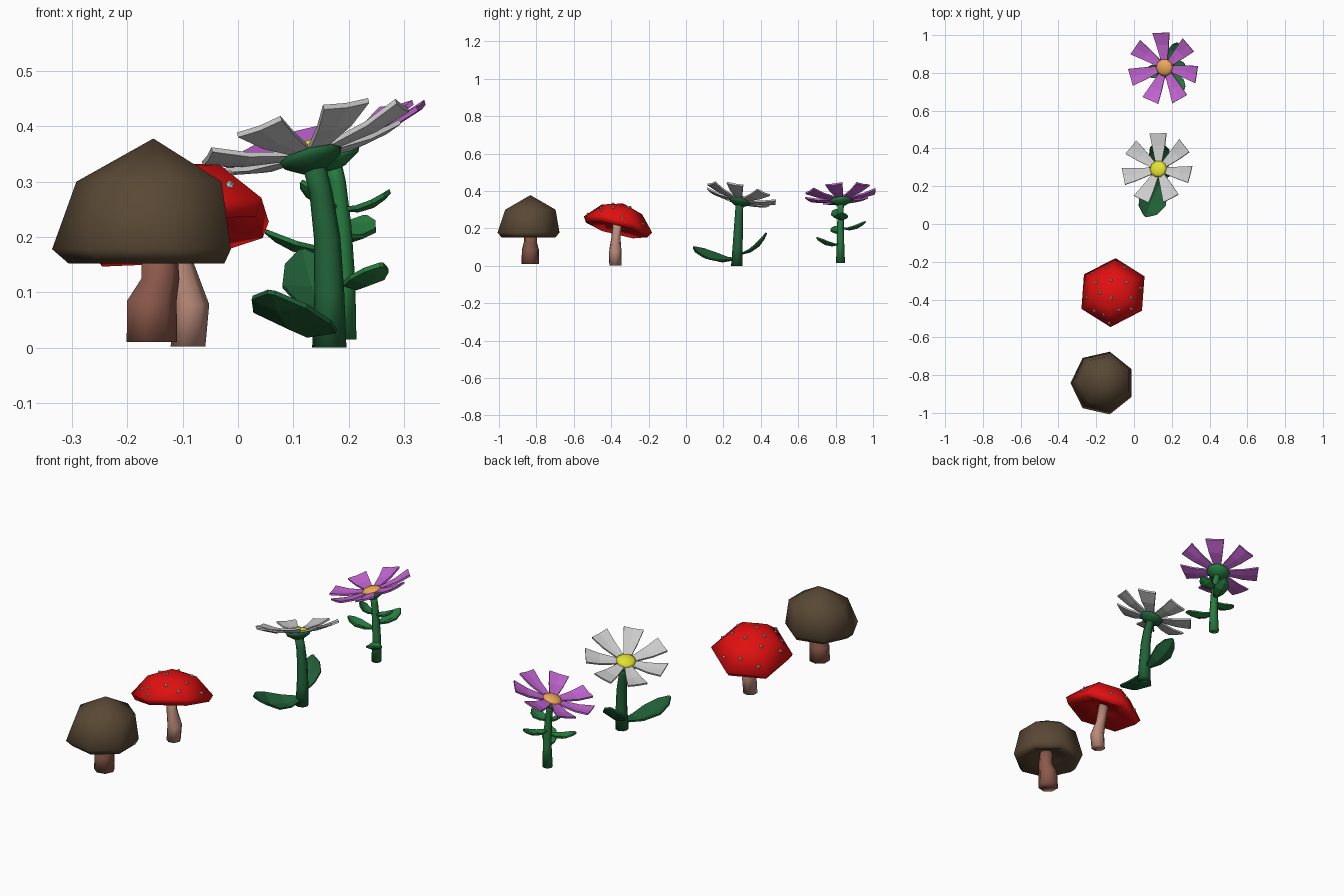
import bpy, bmesh
from math import sin, cos, pi, radians
from mathutils import Vector, Matrix
from mathutils.bvhtree import BVHTree

if "Cube" in bpy.data.objects:
    bpy.data.objects.remove(bpy.data.objects["Cube"])

UP = Vector((0, 0, 1))


def mat(name, rgb):
    m = bpy.data.materials.new(name)
    m.diffuse_color = (*rgb, 1)
    m.use_nodes = True
    m.node_tree.nodes["Principled BSDF"].inputs["Base Color"].default_value = m.diffuse_color
    return m


BROWN = mat("brown", (.10, .065, .035))
RED = mat("red", (.75, .005, .005))
STALK = mat("stalk", (.26, .10, .07))
PALE = mat("pale_stalk", (.48, .25, .19))
GREEN_A = mat("dark_green", (.015, .12, .04))
GREEN_B = mat("green", (.02, .20, .05))
PURPLE = mat("purple", (.55, .13, .65))
YELLOW = mat("yellow", (.75, .75, .03))
ORANGE = mat("orange", (.85, .40, .10))


def finish(name, bm, material, smooth=False):
    bmesh.ops.recalc_face_normals(bm, faces=bm.faces)
    me = bpy.data.meshes.new(name)
    bm.to_mesh(me)
    bm.free()
    for p in me.polygons:
        p.use_smooth = smooth
    if material:
        me.materials.append(material)
    ob = bpy.data.objects.new(name, me)
    bpy.context.collection.objects.link(ob)
    return ob


def loft(name, rings, n, material, phase=0, m=Matrix(), smooth=True):
    """Skin rings (x, y, z, radius); radius 0 makes a point, open ends are capped."""
    bm = bmesh.new()
    loops = []
    for x, y, z, r in rings:
        k = n if r else 1
        loops.append([bm.verts.new(m @ Vector((x + r * cos(phase + 2 * pi * i / n),
                                               y + r * sin(phase + 2 * pi * i / n), z)))
                      for i in range(k)])
    for a, b in zip(loops, loops[1:]):
        for i in range(n):
            j = (i + 1) % n
            vs = [a[i % len(a)], a[j % len(a)], b[j % len(b)], b[i % len(b)]]
            bm.faces.new(list(dict.fromkeys(vs)))
    for end in (loops[0], loops[-1]):
        if len(end) > 2:
            bm.faces.new(end)
    return finish(name, bm, material, smooth)


def frame(center, normal):
    q = UP.rotation_difference(Vector(normal).normalized())
    return Matrix.Translation(center) @ q.to_matrix().to_4x4()


def ribbon(bm, rows, origin, along, side, up, thick):
    """Thick strip from rows (distance, half width, lift, crease drop)."""
    layers = []
    for t in (thick / 2, -thick / 2):
        layers.append([[bm.verts.new(origin + along * d + side * (w * s) +
                                     up * (h + t - (c if s == 0 else 0)))
                        for s in (-1, 0, 1)] for d, w, h, c in rows])
    top, bot = layers
    for i in range(len(rows) - 1):
        for g in layers:
            for k in (0, 1):
                bm.faces.new((g[i][k], g[i][k + 1], g[i + 1][k + 1], g[i + 1][k]))
        for k in (0, 2):
            bm.faces.new((top[i][k], top[i + 1][k], bot[i + 1][k], bot[i][k]))
    for i in (0, -1):
        for k in (0, 1):
            bm.faces.new((top[i][k], top[i][k + 1], bot[i][k + 1], bot[i][k]))


def leaf(name, base, tip, half, material, roll=0.0, thick=.008):
    base, tip = Vector(base), Vector(tip)
    along = tip - base
    length = along.length
    along.normalize()
    side = along.cross(UP).normalized()
    side.rotate(Matrix.Rotation(roll, 3, along))
    up = side.cross(along)
    bm = bmesh.new()
    prof = [(0, .15, 0, 0), (.3, .7, -.07, .06), (.6, 1, -.07, .08),
            (.85, .7, -.03, .05), (1, .1, 0, 0)]
    rows = [(d * length, w * half, h * length, c * length) for d, w, h, c in prof]
    ribbon(bm, rows, base, along, side, up, thick)
    return finish(name, bm, material)


def flower_head(prefix, center, normal, phase, petal, disc, green):
    m = frame(center, normal)
    rot = m.to_3x3()
    bm = bmesh.new()
    for i in range(7):
        a = phase + 2 * pi * i / 7
        ribbon(bm, [(.03, .016, 0, 0), (.12, .034, .012, .003), (.187, .046, .032, .003)],
               Vector(center), rot @ Vector((cos(a), sin(a), 0)),
               rot @ Vector((-sin(a), cos(a), 0)), rot @ UP, .009)
    finish(prefix + "_petals", bm, petal)
    loft(prefix + "_disc", [(0, 0, -.01, .04), (0, 0, .005, .047), (0, 0, .016, .034), (0, 0, .021, 0)],
         10, disc, 0, m)
    loft(prefix + "_calyx", [(0, 0, -.035, .022), (0, 0, -.018, .052), (0, 0, -.004, .058), (0, 0, .002, 0)],
         8, green, 0, m)


# brown mushroom
loft("brown_cap", [(-.153, -.832, .378, 0), (-.154, -.832, .300, .138), (-.166, -.842, .178, .170),
                   (-.158, -.842, .152, .148), (-.155, -.835, .185, .07), (-.15, -.833, .20, 0)],
     7, BROWN, pi)
loft("brown_stem", [(-.158, -.832, .010, .048), (-.158, -.832, .085, .047),
                    (-.142, -.832, .125, .036), (-.145, -.832, .205, .033)], 7, STALK)

# red mushroom with tilted cap
tilt = frame((-.11, -.365, .213), (-.17, .25, 1))
cap = loft("red_cap", [(0, 0, .125, 0), (0, 0, .092, .112), (0, 0, .008, .188),
                       (0, 0, -.022, .170), (0, 0, .015, .07), (0, 0, .025, 0)],
           6, RED, radians(27), tilt)
loft("red_stem", [(-.092, -.378, .002, .033), (-.086, -.378, .078, .034),
                  (-.104, -.375, .150, .025), (-.115, -.365, .240, .026)], 7, PALE)

# spots dropped onto the red cap
tree = BVHTree.FromPolygons([v.co for v in cap.data.vertices],
                            [list(p.vertices) for p in cap.data.polygons])
bm = bmesh.new()
for x, y in [(-.22, -.26), (-.14, -.23), (-.05, -.23), (-.20, -.31), (-.12, -.30), (-.04, -.31),
             (.035, -.34), (-.25, -.39), (-.18, -.365), (-.12, -.39), (-.015, -.39),
             (-.21, -.46), (-.16, -.48), (-.08, -.455), (-.015, -.45), (-.13, -.525)]:
    hit = tree.ray_cast(Vector((x, y, 1)), -UP)[0]
    if hit:
        bmesh.ops.create_icosphere(bm, subdivisions=1, radius=.009, matrix=Matrix.Translation(hit))
finish("cap_spots", bm, None)

# white flower
loft("white_stem", [(.165, .272, 0, .031), (.165, .276, .10, .027), (.161, .280, .20, .024),
                    (.150, .283, .28, .021), (.135, .287, .338, .021)], 8, GREEN_A)
flower_head("white_flower", (.130, .290, .352), (-.27, .24, 1), radians(90), None, YELLOW, GREEN_A)
leaf("white_front_leaf", (.165, .27, .035), (.06, .04, .10), .078, GREEN_A, radians(-8))
leaf("white_back_leaf", (.162, .285, .06), (.115, .43, .175), .055, GREEN_A, radians(-10))

# purple flower
loft("purple_stem", [(.190, .826, .015, .024), (.192, .826, .12, .020), (.187, .826, .22, .018),
                     (.179, .827, .30, .016), (.168, .828, .345, .017)], 8, GREEN_B)
flower_head("purple_flower", (.163, .828, .357), (-.30, -.08, 1), radians(93), PURPLE, ORANGE, GREEN_B)
for i, (base, tip) in enumerate([((.19, .82, .115), (.26, .70, .15)),
                                 ((.185, .82, .18), (.05, .80, .21)),
                                 ((.19, .83, .20), (.23, .96, .236)),
                                 ((.185, .83, .25), (.275, .83, .283)),
                                 ((.18, .825, .25), (.115, .80, .30))]):
    leaf(f"purple_leaf_{i + 1}", base, tip, .036, GREEN_B)
